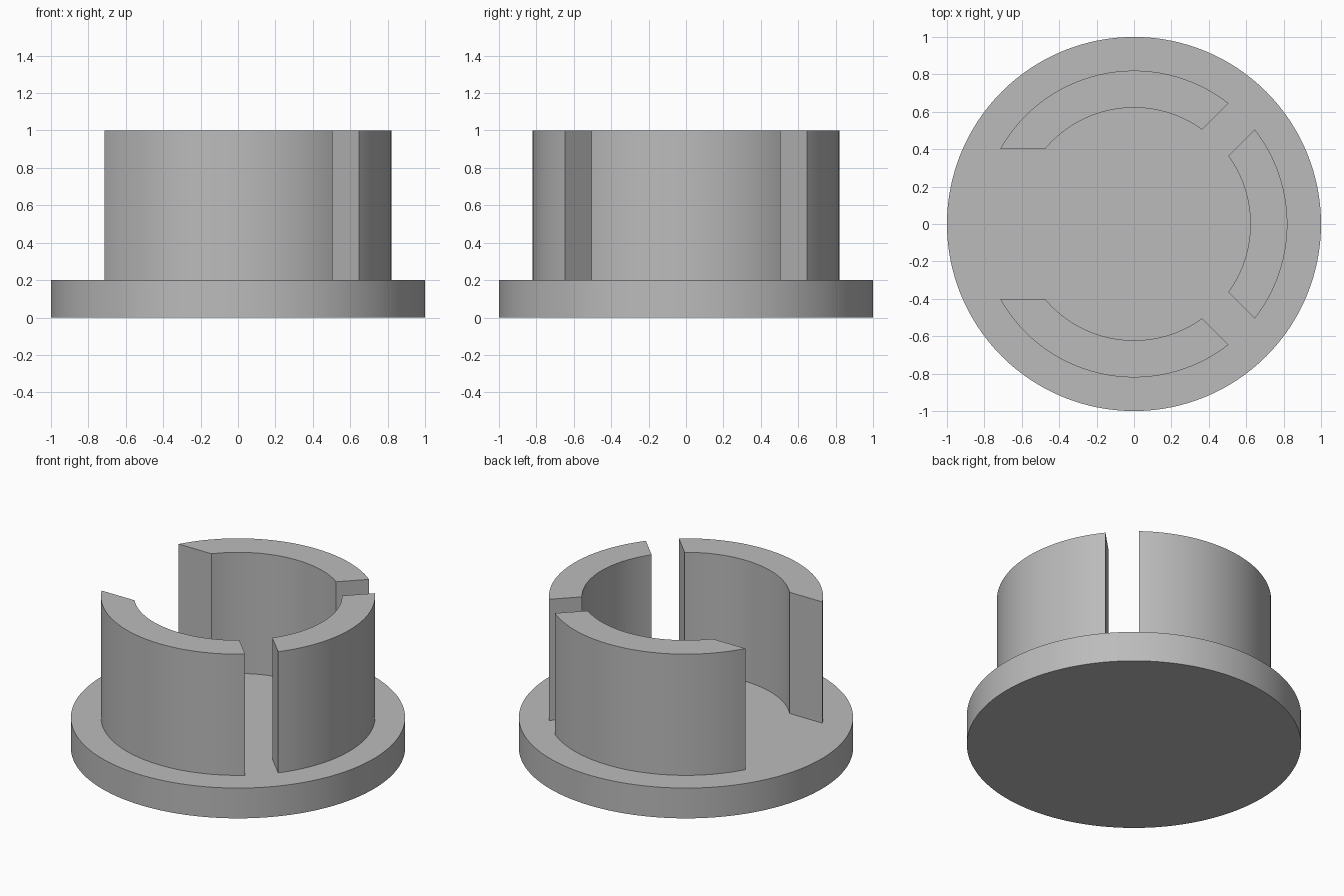
import bpy, bmesh
from math import asin, radians, cos, sin

if "Cube" in bpy.data.objects:
    bpy.data.objects.remove(bpy.data.objects["Cube"], do_unlink=True)

OUTER, INNER = 0.82, 0.622
BASE_TOP, TOP = 0.2, 1.0

grey = bpy.data.materials.new("plain grey")
grey.use_nodes = True
colour = (0.5, 0.5, 0.5, 1)
grey.diffuse_color = colour
grey.node_tree.nodes["Principled BSDF"].inputs["Base Color"].default_value = colour


def finish(obj):
    obj.data.materials.append(grey)
    bpy.ops.object.select_all(action='DESELECT')
    obj.select_set(True)
    bpy.context.view_layer.objects.active = obj
    bpy.ops.object.shade_smooth_by_angle(angle=radians(30))


def arc(radius, start, end, start_gap, end_gap, steps=48):
    """Arc between two slots whose parallel walls lie a set distance from the slot axis."""
    a = radians(start) + asin(start_gap / radius)
    b = radians(end) - asin(end_gap / radius)
    angles = [a + (b - a) * i / steps for i in range(steps + 1)]
    return [(radius * cos(t), radius * sin(t)) for t in angles]


def wall(name, start, end, start_gap, end_gap):
    outer = arc(OUTER, start, end, start_gap, end_gap)
    inner = arc(INNER, start, end, start_gap, end_gap)
    outline = outer + inner[::-1]
    bm = bmesh.new()
    low = [bm.verts.new((x, y, BASE_TOP)) for x, y in outline]
    high = [bm.verts.new((x, y, TOP)) for x, y in outline]
    n = len(outline)
    for i in range(n):
        j = (i + 1) % n
        bm.faces.new((low[i], low[j], high[j], high[i]))
    # top and bottom as strips of quads between the two arcs
    for i in range(n // 2 - 1):
        k = n - 1 - i
        bm.faces.new((high[i], high[i + 1], high[k - 1], high[k]))
        bm.faces.new((low[k], low[k - 1], low[i + 1], low[i]))
    bmesh.ops.recalc_face_normals(bm, faces=bm.faces)
    mesh = bpy.data.meshes.new(name)
    bm.to_mesh(mesh)
    bm.free()
    obj = bpy.data.objects.new(name, mesh)
    bpy.context.collection.objects.link(obj)
    finish(obj)


# round base flange
bpy.ops.mesh.primitive_cylinder_add(vertices=128, radius=1, depth=BASE_TOP,
                                    location=(0, 0, BASE_TOP / 2))
base = bpy.context.object
base.name = "base_flange"
finish(base)

# three upright wall segments: narrow diagonal slots, one wide slot on the right
wall("left_wall", -45, 45, 0.1, 0.1)
wall("back_wall", 45, 180, 0.1, 0.402)
wall("front_wall", -180, -45, 0.402, 0.1)
